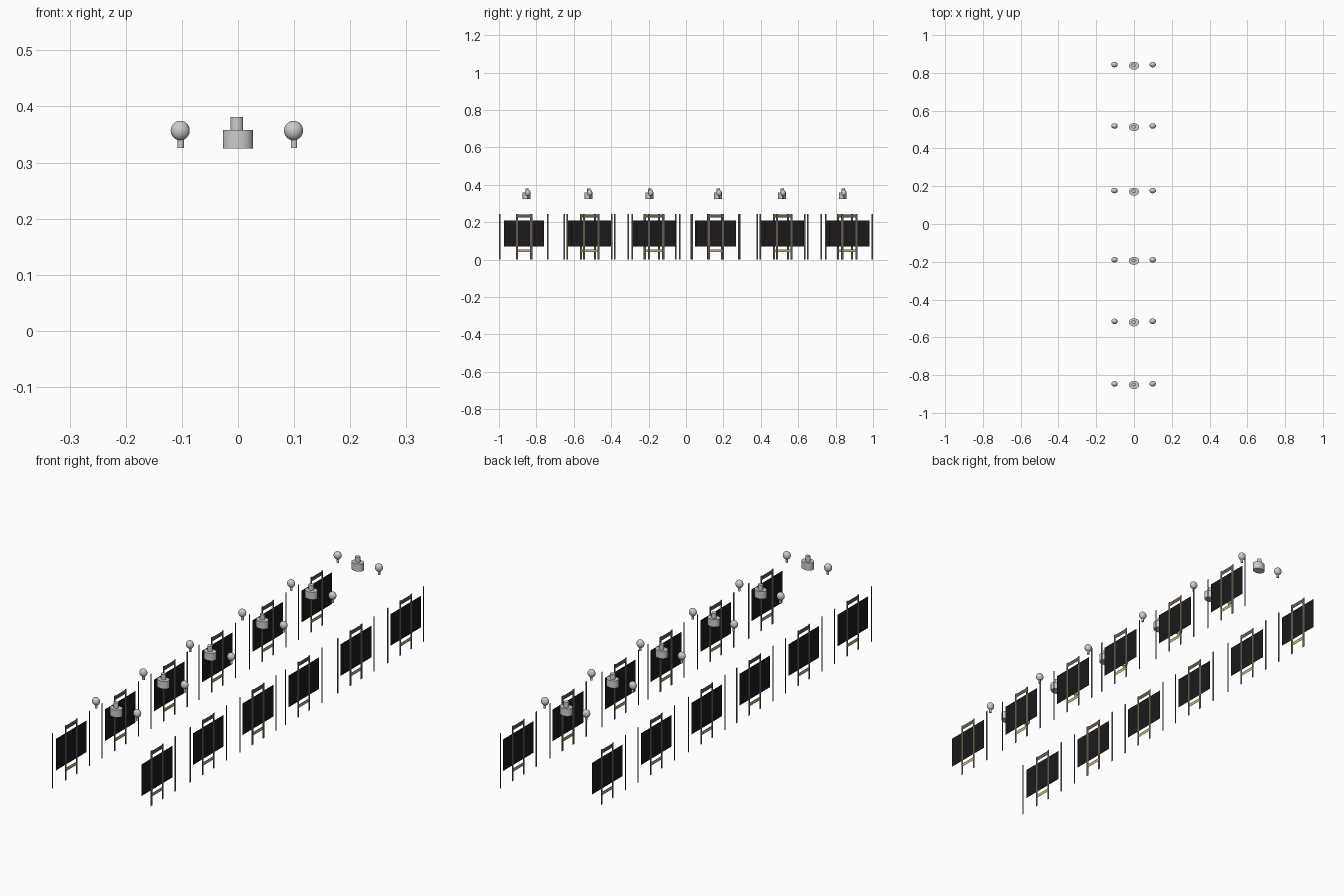
import bpy, bmesh
from mathutils import Matrix, Vector

if "Cube" in bpy.data.objects:
    bpy.data.objects.remove(bpy.data.objects["Cube"])


def material(name, rgb):
    m = bpy.data.materials.new(name)
    m.diffuse_color = (*rgb, 1)
    m.use_nodes = True
    m.node_tree.nodes["Principled BSDF"].inputs["Base Color"].default_value = m.diffuse_color
    return m


DARK = material("dark_panel", (0.01, 0.01, 0.01))
BROWN = material("brown_frame", (0.13, 0.10, 0.075))
YELLOW = material("yellow_rail", (0.50, 0.45, 0.20))


def finish(name, bm, mat=None, smooth=False):
    me = bpy.data.meshes.new(name)
    bm.to_mesh(me)
    bm.free()
    ob = bpy.data.objects.new(name, me)
    bpy.context.collection.objects.link(ob)
    if mat:
        me.materials.append(mat)
    if smooth:
        bpy.context.view_layer.objects.active = ob
        ob.select_set(True)
        bpy.ops.object.shade_smooth_by_angle()
        ob.select_set(False)
    return ob


def sheets(name, x, rects, mat):
    """Flat rectangles (y0, y1, z0, z1) standing in the plane at x."""
    bm = bmesh.new()
    for y0, y1, z0, z1 in rects:
        c = [(y0, z0), (y1, z0), (y1, z1), (y0, z1)]
        if x < 0:
            c.reverse()
        bm.faces.new([bm.verts.new((x, y, z)) for y, z in c])
    finish(name, bm, mat)


def drum(bm, x, y, z0, z1, rx, ry, n=32):
    mat = (Matrix.Translation((x, y, (z0 + z1) / 2))
           @ Matrix.Diagonal((rx, ry, z1 - z0, 1)))
    bmesh.ops.create_cone(bm, cap_ends=True, segments=n, radius1=1,
                          radius2=1, depth=1, matrix=mat)


# Two rows of flat framed screens along the sides
WALL, TOP = 0.21, 0.245
ROWS = {
    -WALL: [-0.866, -0.524, -0.182, 0.155, 0.508, 0.850],
    WALL: [-0.866, -0.507, -0.160, 0.160, 0.525, 0.874],
}
A, B = 0.033, 0.044      # inner and outer edge of the frame posts
H, P = 0.107, 0.127      # half width of the panel, distance of outer poles
for x, centres in ROWS.items():
    side = "left" if x < 0 else "right"
    for i, y in enumerate(centres):
        tag = f"{side}_{i + 1}"
        # dark panel, divided by the posts
        sheets(f"panel_{tag}", x, [(y - H, y - B, 0.07, 0.21),
                                   (y - A, y + A, 0.07, 0.21),
                                   (y + B, y + H, 0.07, 0.21)], DARK)
        # two posts and the top rail
        sheets(f"frame_{tag}", x, [(y - B, y - A, 0, TOP),
                                   (y + A, y + B, 0, TOP),
                                   (y - A, y + A, 0.224, 0.242)], BROWN)
        sheets(f"lower_rail_{tag}", x, [(y - A, y + A, 0.04, 0.055)], YELLOW)
        # thin outer poles, missing at two row ends
        poles = []
        for s in (-1, 1):
            if (x > 0 and i == 0 and s < 0) or (x < 0 and i == 5 and s > 0):
                continue
            c = max(-0.996, min(0.996, y + s * P))
            if i == 0 and s < 0:
                c = -0.996
            if i == 5 and s > 0:
                c = 0.996
            poles.append((c - 0.004, c + 0.004, 0, TOP))
        sheets(f"outer_poles_{tag}", x, poles, BROWN)

# Lamps above the aisle: a stepped drum with a bulb on each side
for i, y in enumerate([-0.852, -0.521, -0.195, 0.171, 0.513, 0.838]):
    bm = bmesh.new()
    drum(bm, 0, y, 0.325, 0.358, 0.027, 0.021)
    drum(bm, -0.002, y + 0.002, 0.358, 0.381, 0.011, 0.009)
    finish(f"lamp_drum_{i + 1}", bm, smooth=True)
    for s, side in ((-1, "left"), (1, "right")):
        bx, by = s * 0.101 - 0.002, y + 0.006
        bm = bmesh.new()
        drum(bm, bx + 0.001, by, 0.326, 0.345, 0.0055, 0.0045, 16)
        bmesh.ops.create_uvsphere(
            bm, u_segments=24, v_segments=14, radius=1,
            matrix=Matrix.Translation((bx, by, 0.357))
            @ Matrix.Diagonal((0.017, 0.0145, 0.0175, 1)))
        finish(f"bulb_{side}_{i + 1}", bm, smooth=True)
